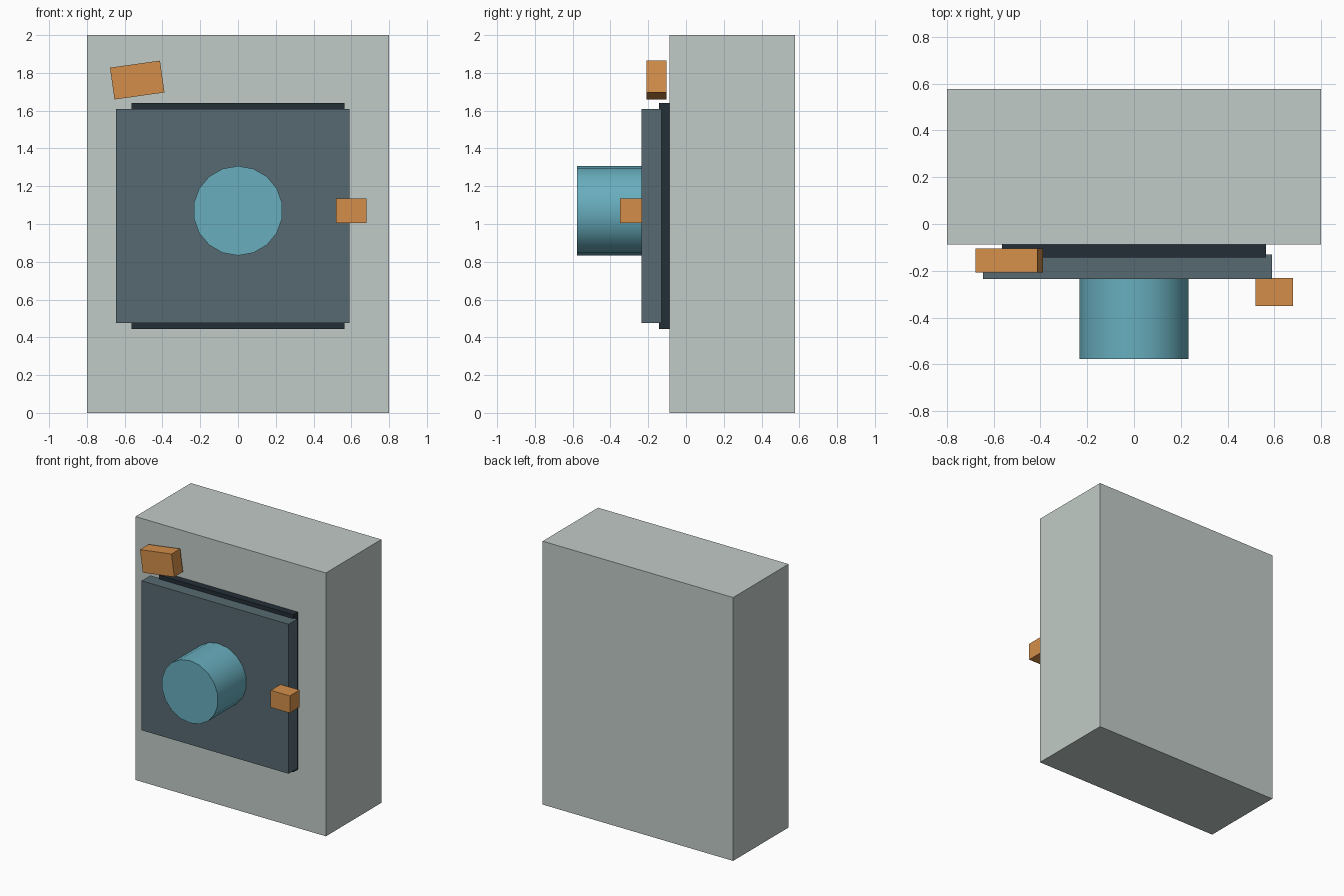
import bpy
import math

cube = bpy.data.objects.get("Cube")
if cube:
    bpy.data.objects.remove(cube, do_unlink=True)


def material(name, rgb):
    """Flat material from an sRGB colour in 0-255."""
    linear = [((c / 255 + 0.055) / 1.055) ** 2.4 for c in rgb] + [1.0]
    mat = bpy.data.materials.new(name)
    mat.use_nodes = True
    mat.diffuse_color = linear
    mat.node_tree.nodes["Principled BSDF"].inputs["Base Color"].default_value = linear
    return mat


pale_grey = material("pale grey", (193, 203, 199))
slate = material("slate", (87, 106, 113))
near_black = material("near black", (36, 47, 55))
teal = material("teal", (104, 174, 190))
orange = material("orange", (212, 143, 74))


def box(name, low, high, mat, tilt=0):
    """Box between two corners, tilted about the front-back axis."""
    centre = [(a + b) / 2 for a, b in zip(low, high)]
    bpy.ops.mesh.primitive_cube_add(size=1, location=centre)
    obj = bpy.context.object
    obj.name = name
    obj.scale = [b - a for a, b in zip(low, high)]
    bpy.ops.object.transform_apply(location=False, rotation=False, scale=True)
    obj.rotation_euler.y = math.radians(tilt)
    obj.data.materials.append(mat)
    return obj


# Cabinet body with the door seal and the slightly offset door on its front
box("cabinet_body", (-0.8, -0.088, 0), (0.8, 0.577, 2), pale_grey)
box("door_seal", (-0.565, -0.143, 0.445), (0.565, -0.088, 1.64), near_black)
box("door", (-0.645, -0.235, 0.475), (0.59, -0.13, 1.61), slate)

# Round drum sticking out of the door
bpy.ops.mesh.primitive_cylinder_add(
    vertices=18, radius=0.237, depth=0.342,
    location=(0, -0.406, 1.07), rotation=(math.pi / 2, 0, 0))
drum = bpy.context.object
drum.name = "door_drum"
drum.data.materials.append(teal)
bpy.ops.object.shade_smooth_by_angle(angle=math.radians(35))

# Latch on the door edge and the tilted tag above the door
box("door_latch", (0.52, -0.35, 1.004), (0.68, -0.232, 1.134), orange)
box("tilted_tag", (-0.667, -0.208, 1.677), (-0.4, -0.104, 1.847), orange, tilt=-8)
